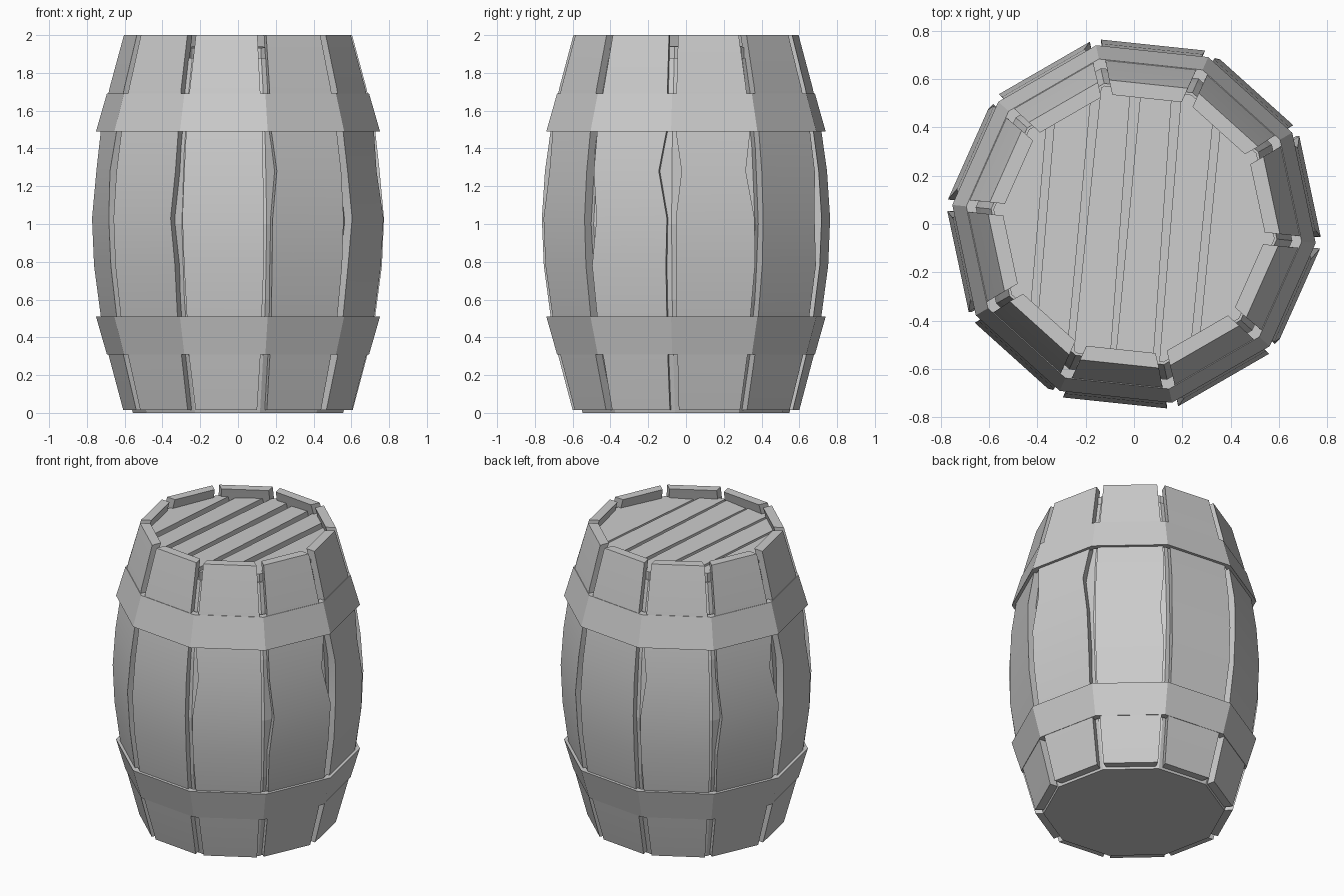
import bpy, bmesh, random
from math import sin, cos, tan, pi, radians
from mathutils import Vector, Matrix

random.seed(4)
if "Cube" in bpy.data.objects:
    bpy.data.objects.remove(bpy.data.objects["Cube"])

SIDES = 10
STEP = 2 * pi / SIDES
HALF = STEP / 2
CORNER = radians(-6)          # direction of the first gap between staves
THICK = 0.06

wood = bpy.data.materials.new("plain_grey")
wood.use_nodes = True
wood.diffuse_color = (0.6, 0.6, 0.6, 1)
wood.node_tree.nodes["Principled BSDF"].inputs["Base Color"].default_value = (0.6, 0.6, 0.6, 1)


def bulge(z):
    """Distance from the axis to the flat of a stave at height z."""
    return 0.745 - 0.163 * abs(z - 1) ** 1.8


def finish(bm, name, smooth=False):
    bmesh.ops.recalc_face_normals(bm, faces=bm.faces)
    mesh = bpy.data.meshes.new(name)
    bm.to_mesh(mesh)
    bm.free()
    mesh.materials.append(wood)
    obj = bpy.data.objects.new(name, mesh)
    bpy.context.collection.objects.link(obj)
    if smooth:
        bpy.ops.object.select_all(action='DESELECT')
        obj.select_set(True)
        bpy.context.view_layer.objects.active = obj
        bpy.ops.object.shade_smooth_by_angle(angle=radians(25))
    return obj


def ring(bm, radius, z):
    return [bm.verts.new((radius * cos(CORNER + i * STEP),
                          radius * sin(CORNER + i * STEP), z)) for i in range(SIDES)]


def bridge(bm, a, b):
    n = len(a)
    for i in range(n):
        j = (i + 1) % n
        bm.faces.new((a[i], a[j], b[j], b[i]))


# Staves: bowed boards with slightly worn edges, repeated on opposite sides
ROWS = [0.015, 0.3, 0.5, 0.78, 1.03, 1.28, 1.5, 1.72, 2.0]
wear = []
for i in range(SIDES // 2):
    sides = []
    for side in range(2):
        worn = [random.uniform(-0.004, 0.004) for z in ROWS]
        if random.random() < 0.6:
            worn[random.choice((3, 4, 5))] -= random.uniform(0.025, 0.045)
        sides.append(worn)
    wear.append(sides)

for i in range(SIDES):
    bm = bmesh.new()
    turn = Matrix.Rotation(CORNER + HALF + i * STEP, 3, 'Z')
    left_wear, right_wear = wear[i % (SIDES // 2)]
    loops = []
    for row, z in enumerate(ROWS):
        outer, inner = bulge(z), bulge(z) - THICK
        lo = outer * tan(HALF) - 0.025 + left_wear[row]
        ro = outer * tan(HALF) - 0.025 + right_wear[row]
        slope = THICK * tan(HALF)
        section = [(outer, -lo), (outer, ro), (inner, ro - slope), (inner, slope - lo)]
        loops.append([bm.verts.new(turn @ Vector((x, y, z))) for x, y in section])
    for a, b in zip(loops, loops[1:]):
        bridge(bm, a, b)
    bm.faces.new(loops[0])
    bm.faces.new(loops[-1])
    finish(bm, f"stave_{i + 1}", smooth=True)

# Inner body seen through the gaps, closed by the flat bottom
bm = bmesh.new()
heights = [0, 0.3, 0.6, 1, 1.4, 1.7, 1.88]
loops = [ring(bm, (bulge(z) - 0.05) / cos(HALF), z) for z in heights]
for a, b in zip(loops, loops[1:]):
    bridge(bm, a, b)
bm.faces.new(loops[0])
bm.faces.new(loops[-1])
finish(bm, "inner_body")

# Hoops: flared bands, wide edge towards the middle
for name, narrow_z, wide_z in (("upper_hoop", 1.69, 1.49), ("lower_hoop", 0.31, 0.51)):
    bm = bmesh.new()
    loops = [ring(bm, 0.698, narrow_z), ring(bm, 0.756, wide_z),
             ring(bm, 0.715, wide_z), ring(bm, 0.657, narrow_z)]
    for a, b in zip(loops, loops[1:] + loops[:1]):
        bridge(bm, a, b)
    finish(bm, name)

# Lid: boards cut from one ten-sided panel, with narrow gaps
GAP = 0.016
cuts = [-0.7, -0.38, -0.21, -0.04, 0.135, 0.3, 0.7]
across = Vector((cos(radians(-5)), sin(radians(-5)), 0))
for i, (low, high) in enumerate(zip(cuts, cuts[1:])):
    bm = bmesh.new()
    bm.faces.new(ring(bm, 0.585, 1.87))
    for offset, sign in ((low + GAP, -1), (high - GAP, 1)):
        skew = Matrix.Rotation(radians(random.uniform(-1, 1)), 3, 'Z')
        bmesh.ops.bisect_plane(bm, geom=bm.verts[:] + bm.edges[:] + bm.faces[:],
                               plane_co=across * offset, plane_no=skew @ across * sign,
                               clear_outer=True)
    top = bmesh.ops.extrude_face_region(bm, geom=bm.faces[:])["geom"]
    for v in top:
        if isinstance(v, bmesh.types.BMVert):
            v.co.z = 1.935 + 0.05 * (v.co.dot(across) - (low + high) / 2)
    finish(bm, f"lid_board_{i + 1}")
